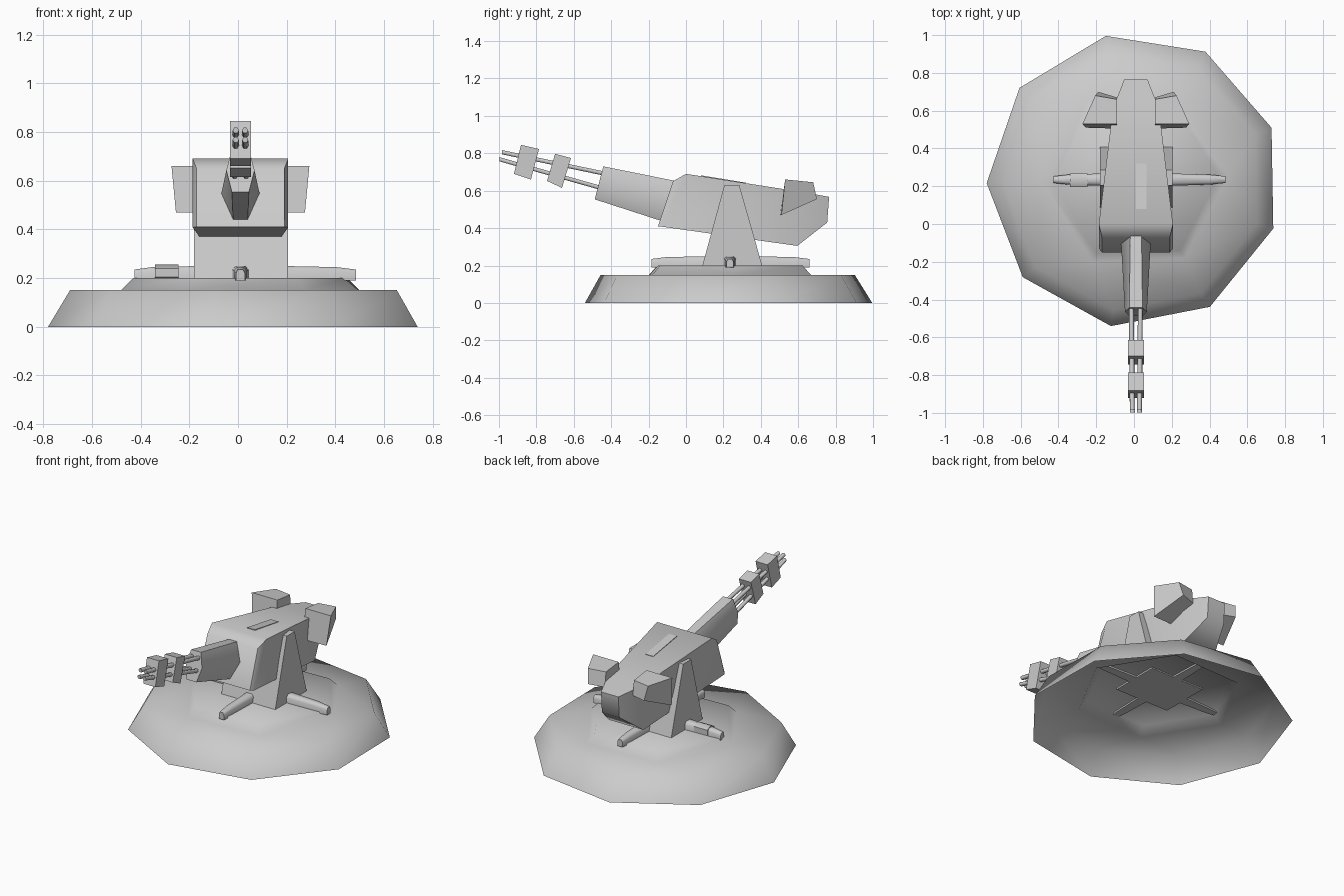
import bpy, bmesh, math
from math import sin, cos, radians
from mathutils import Vector

if "Cube" in bpy.data.objects:
    bpy.data.objects.remove(bpy.data.objects["Cube"])

CX = 0.01   # gun centre line


def finish(name, bm):
    bmesh.ops.recalc_face_normals(bm, faces=bm.faces)
    me = bpy.data.meshes.new(name)
    bm.to_mesh(me)
    bm.free()
    ob = bpy.data.objects.new(name, me)
    bpy.context.collection.objects.link(ob)
    return ob


def loft(name, rings):
    """Closed solid through rings that share one vertex count."""
    bm = bmesh.new()
    vs = [[bm.verts.new(p) for p in r] for r in rings]
    n = len(rings[0])
    for a, b in zip(vs, vs[1:]):
        for i in range(n):
            j = (i + 1) % n
            bm.faces.new((a[i], a[j], b[j], b[i]))
    bm.faces.new(vs[0])
    bm.faces.new(vs[-1])
    return finish(name, bm)


def prism(name, profile, x0, x1):
    """Extrude a (y, z) profile from x0 to x1."""
    return loft(name, [[(x, y, z) for y, z in profile] for x in (x0, x1)])


def rect(half, bottom, top):
    """Cross-section quad across x; bottom and top are (y, z)."""
    return [(CX - half, *bottom), (CX + half, *bottom), (CX + half, *top), (CX - half, *top)]


def ngon(n, r, z, start, c):
    return [(c[0] + r * cos(radians(start + 360 * i / n)),
             c[1] + r * sin(radians(start + 360 * i / n)), z) for i in range(n)]


# Base: hollow nine-sided dish rising to a six-sided platform, open below
bm = bmesh.new()
loops = []
for ring in (ngon(9, 0.78, 0, 101, (0, 0.23)), ngon(9, 0.69, 0.15, 101, (0, 0.225)),
             ngon(6, 0.49, 0.15, 2, (0.01, 0.235)), ngon(6, 0.44, 0.2, 2, (0.01, 0.235))):
    v = [bm.verts.new(p) for p in ring]
    loops.append([bm.edges.new((v[i], v[(i + 1) % len(v)])) for i in range(len(v))])
for a, b in zip(loops, loops[1:]):
    bmesh.ops.bridge_loops(bm, edges=a + b)
bmesh.ops.contextual_create(bm, geom=loops[-1])
finish("base", bm)

# Pedestal: wedge carrying the gun
prism("pedestal", [(0.085, 0.19), (0.41, 0.19), (0.285, 0.63), (0.205, 0.63)], -0.18, 0.205)


# Four tapering feet around the pedestal
def foot(name, direction, start, end):
    d = Vector(direction)
    s = Vector((-d.y, d.x, 0))
    rings = []
    for t, w, z in ((start, 0.034, 0.25), (start + (end - start) * 0.75, 0.026, 0.245), (end, 0.018, 0.235)):
        c = Vector((CX, 0.235, 0)) + d * t
        rings.append([c + s * a * w + Vector((0, 0, h))
                      for a, h in ((-1, 0.19), (1, 0.19), (1, z - 0.015), (0.6, z), (-0.6, z), (-1, z - 0.015))])
    loft(name, rings)


foot("foot_right", (1, 0, 0), 0.15, 0.475)
foot("foot_left", (-1, 0, 0), 0.15, 0.435)
foot("foot_front", (0, -1, 0), 0.1, 0.42)
foot("foot_back", (0, 1, 0), 0.1, 0.425)
# Clamp on the left foot
loft("foot_clamp", [[(x, 0.232 + 0.042 * cos(radians(a)), 0.222 + 0.034 * sin(radians(a)))
                     for a in range(30, 390, 60)] for x in (-0.34, -0.245)])

# Gun body: tilted, tapering to the rear
loft("gun_body", [rect(0.18, (-0.15, 0.41), (-0.07, 0.65)),
                  rect(0.196, (-0.13, 0.408), (0.0, 0.69)),
                  rect(0.122, (0.595, 0.305), (0.61, 0.595)),
                  rect(0.062, (0.755, 0.43), (0.765, 0.567))])
# Thin panel on the body roof
loft("roof_panel", [[(x, y, z + dz) for x, z in ((0.01, z0), (0.065, z0)) for dz in (0,)] +
                    [(0.065, y, z0 + 0.008), (0.01, y, z0 + 0.008)]
                    for y, z0 in ((0.08, 0.674), (0.32, 0.635))
                    for z in (z0,)])

# Rear pods on both sides
for side, tag in ((-1, "left"), (1, "right")):
    x = lambda v: CX + side * v
    loft("pod_" + tag, [
        [(x(0.10), 0.505, 0.47), (x(0.265), 0.51, 0.47), (x(0.283), 0.53, 0.66), (x(0.10), 0.53, 0.66)],
        [(x(0.10), 0.67, 0.55), (x(0.20), 0.70, 0.555), (x(0.215), 0.68, 0.645), (x(0.10), 0.66, 0.645)]])

# Barrel housing: six-sided sleeve pitched upward
up = Vector((0, 0.25, 0.97)).normalized()


def sleeve(c, w, t, h):
    c = Vector(c)
    return [c + Vector((a, 0, 0)) + up * b
            for a, b in ((-t, -h), (t, -h), (w, 0), (t, h), (-t, h), (-w, 0))]


loft("barrel_housing", [sleeve((CX, -0.06, 0.537), 0.078, 0.028, 0.112),
                        sleeve((CX, -0.11, 0.549), 0.078, 0.03, 0.112),
                        sleeve((CX, -0.465, 0.642), 0.058, 0.035, 0.091)])

# Four slim barrels converging at the muzzle
for row, a, b in (("upper", (-0.40, 0.684), (-0.985, 0.806)), ("lower", (-0.42, 0.605), (-0.997, 0.768))):
    for side, tag in ((-1, "left"), (1, "right")):
        loft(f"barrel_{row}_{tag}", [
            [(CX + s + 0.013 * cos(radians(k)), p[0], p[1] + 0.013 * sin(radians(k)))
             for k in range(0, 360, 60)] for p, s in ((a, side * 0.024), (b, side * 0.019))])

# Two collars clamping the barrels
for name, prof in (("collar_rear", [(-0.70, 0.797), (-0.615, 0.775), (-0.663, 0.615), (-0.743, 0.652)]),
                   ("collar_front", [(-0.882, 0.845), (-0.786, 0.823), (-0.829, 0.66), (-0.92, 0.69)])):
    prism(name, prof, CX - 0.043, CX + 0.043)

# Smooth shading that keeps the hard edges
for ob in bpy.context.collection.objects:
    ob.select_set(True)
    bpy.context.view_layer.objects.active = ob
bpy.ops.object.shade_smooth_by_angle(angle=radians(62))
